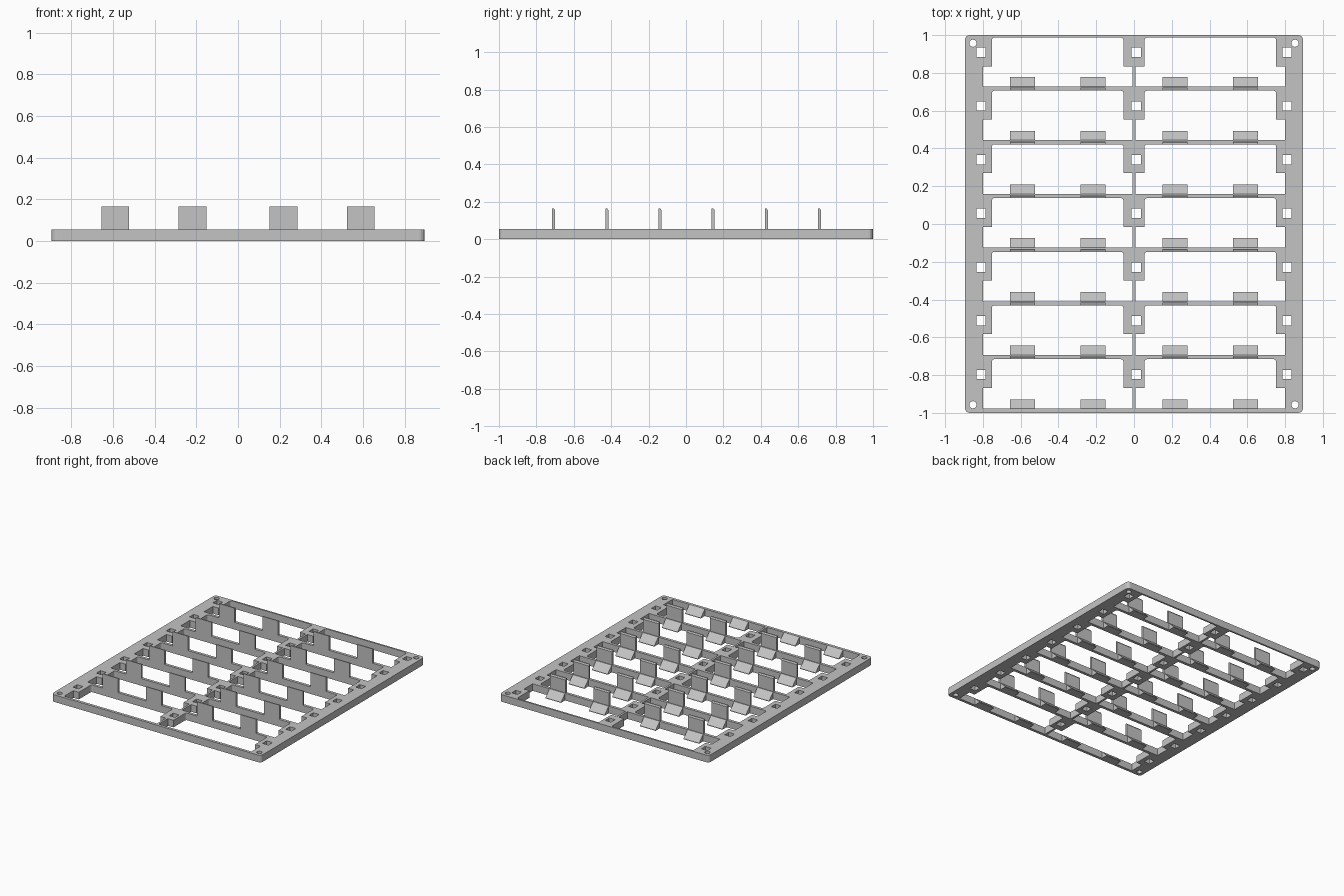
import bpy, bmesh, math

cube = bpy.data.objects.get("Cube")
if cube:
    bpy.data.objects.remove(cube, do_unlink=True)

HX, HY, H = 0.895, 1.0, 0.055      # half width, half depth, plate height
ROWS, PITCH, BAR = 7, 0.2843, 0.022
TAB_X = (0.218, 0.59)              # tab centres on each half
TAB_W = 0.133

gray = bpy.data.materials.new("light_gray")
gray.use_nodes = True
color = (0.55, 0.55, 0.55, 1)
gray.diffuse_color = color
gray.node_tree.nodes["Principled BSDF"].inputs["Base Color"].default_value = color


def row_y(i):
    return -HY + PITCH * i


def prism(bm, points, direction):
    """Extrude a closed outline along a direction; returns its vertices."""
    face = bm.faces.new([bm.verts.new(p) for p in points])
    ext = bmesh.ops.extrude_face_region(bm, geom=[face])
    new = [v for v in ext["geom"] if isinstance(v, bmesh.types.BMVert)]
    bmesh.ops.translate(bm, verts=new, vec=direction)
    return list(face.verts) + new


def upright(bm, outline, z0, height):
    return prism(bm, [(x, y, z0) for x, y in outline], (0, 0, height))


def rect(x0, x1, y0, y1):
    return [(x0, y0), (x1, y0), (x1, y1), (x0, y1)]


def round_corners(bm, verts, radius, test):
    edges = {e for v in verts for e in v.link_edges
             if abs(e.verts[0].co.z - e.verts[1].co.z) > 0.01 and test(e.verts[0].co)}
    bmesh.ops.bevel(bm, geom=list(edges), offset=radius, segments=4,
                    profile=0.5, affect='EDGES')


def finish(bm, name):
    bmesh.ops.recalc_face_normals(bm, faces=bm.faces)
    mesh = bpy.data.meshes.new(name)
    bm.to_mesh(mesh)
    bm.free()
    mesh.materials.append(gray)
    obj = bpy.data.objects.new(name, mesh)
    bpy.context.collection.objects.link(obj)
    return obj


# Frame plate with rounded corners
bm = bmesh.new()
verts = upright(bm, rect(-HX, HX, -HY, HY), 0, H)
round_corners(bm, verts, 0.025, lambda co: True)
frame = finish(bm, "frame")

# Cutter: two stepped windows per row, square holes in the pads, corner holes
bm = bmesh.new()
for i in range(ROWS):
    low, top = row_y(i) + BAR, min(row_y(i + 1), 0.987)
    step = top - 0.152
    for s in (-1, 1):
        outline = [(0.008, low), (0.8, low), (0.8, step), (0.753, step),
                   (0.753, top), (0.056, top), (0.056, step), (0.008, step)]
        verts = upright(bm, [(s * x, y) for x, y in outline], -0.1, 0.3)
        round_corners(bm, verts, 0.014, lambda co: abs(co.y - top) < 0.001)
    for x in (-0.81, 0.012, 0.81):
        y = row_y(i + 1) - 0.081
        upright(bm, rect(x - 0.025, x + 0.025, y - 0.025, y + 0.025), -0.1, 0.3)
for sx in (-1, 1):
    for sy in (-1, 1):
        circle = [(sx * 0.853 + 0.019 * math.cos(a), sy * 0.957 + 0.019 * math.sin(a))
                  for a in (math.tau * k / 24 for k in range(24))]
        upright(bm, circle, -0.1, 0.3)
cutter = finish(bm, "window_cutter")
cutter.hide_render = True

mod = frame.modifiers.new("windows", 'BOOLEAN')
mod.operation = 'DIFFERENCE'
mod.solver = 'EXACT'
mod.object = cutter
bpy.context.view_layer.objects.active = frame
frame.select_set(True)
bpy.ops.object.modifier_apply(modifier=mod.name)
bpy.data.objects.remove(cutter, do_unlink=True)

# Upright tabs on the inner bars, and sloped ramps behind every bar
tab_profile = [(0, H - 0.01), (0, 0.165), (0.009, 0.165), (0.016, 0.155), (0.016, H - 0.01)]
ramp_profile = [(BAR - 0.004, 0), (BAR - 0.004, H), (BAR, H), (0.072, 0.004), (0.072, 0)]


def row_of(bm, profile, y):
    for x in TAB_X:
        for s in (-1, 1):
            prism(bm, [(s * x - TAB_W / 2, y + py, pz) for py, pz in profile],
                  (TAB_W, 0, 0))


tabs, ramps = bmesh.new(), bmesh.new()
for i in range(ROWS):
    row_of(ramps, ramp_profile, row_y(i))
    if i > 0:
        row_of(tabs, tab_profile, row_y(i))
finish(tabs, "upright_tabs")
finish(ramps, "sloped_ramps")
